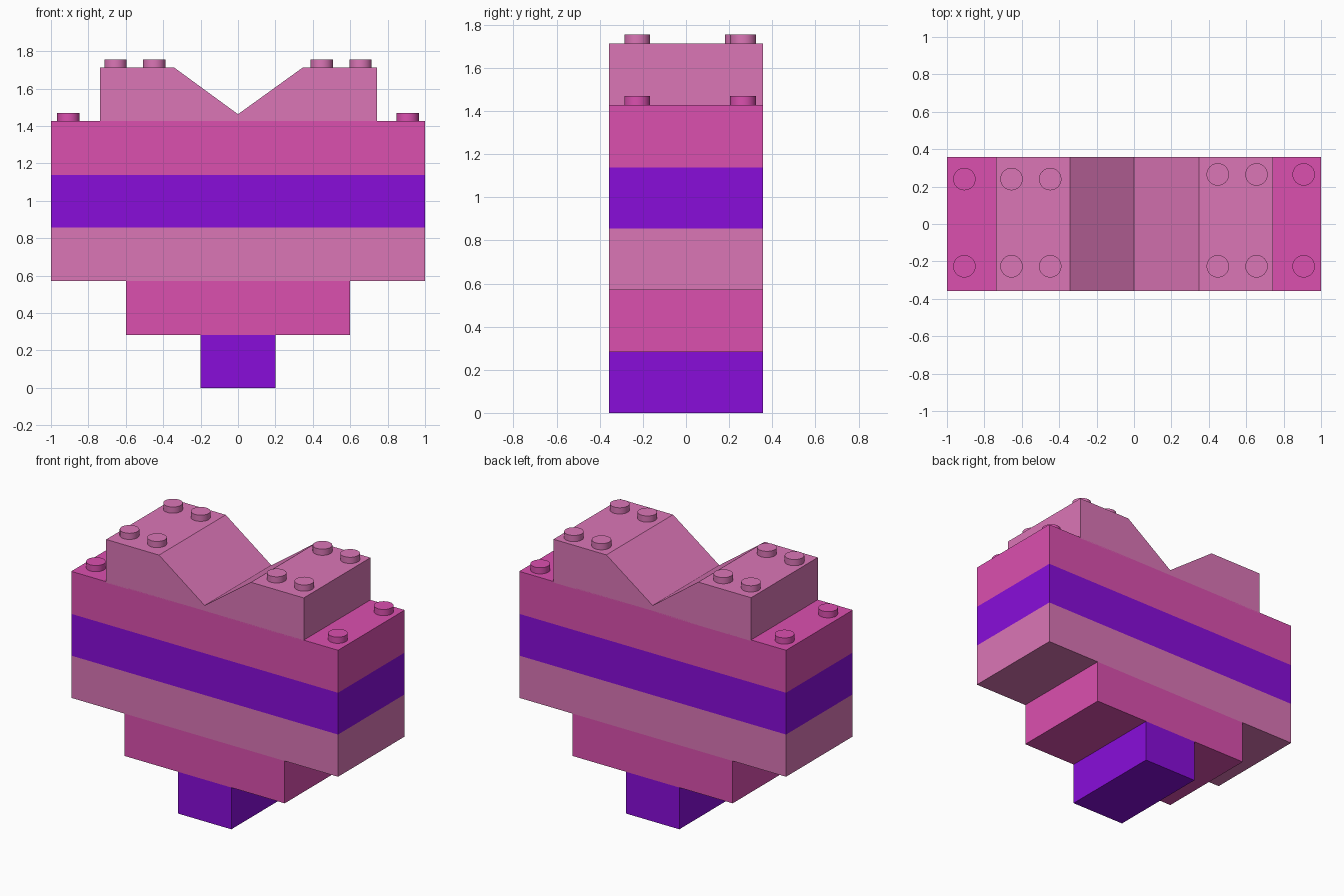
import bpy, bmesh
from math import radians

if "Cube" in bpy.data.objects:
    bpy.data.objects.remove(bpy.data.objects["Cube"])

DEPTH = 0.357  # half depth shared by every brick


def material(name, color):
    m = bpy.data.materials.new(name)
    m.diffuse_color = (*color, 1)
    m.use_nodes = True
    m.node_tree.nodes["Principled BSDF"].inputs["Base Color"].default_value = m.diffuse_color
    return m


PURPLE = material("purple", (0.25, 0.004, 0.70))
MAGENTA = material("magenta", (0.71, 0.08, 0.43))
PINK = material("light_pink", (0.71, 0.18, 0.47))


def brick(name, profile, mat):
    """Extrude an x-z profile through the full depth."""
    bm = bmesh.new()
    face = bm.faces.new([bm.verts.new((x, -DEPTH, z)) for x, z in profile])
    out = bmesh.ops.extrude_face_region(bm, geom=[face])
    verts = [v for v in out["geom"] if isinstance(v, bmesh.types.BMVert)]
    bmesh.ops.translate(bm, verts=verts, vec=(0, 2 * DEPTH, 0))
    bmesh.ops.recalc_face_normals(bm, faces=bm.faces)
    mesh = bpy.data.meshes.new(name)
    bm.to_mesh(mesh)
    bm.free()
    mesh.materials.append(mat)
    bpy.context.collection.objects.link(bpy.data.objects.new(name, mesh))


def stud(name, x, y, z, mat):
    bpy.ops.mesh.primitive_cylinder_add(vertices=32, radius=0.06, depth=0.06,
                                        location=(x, y, z + 0.012))
    ob = bpy.context.object
    ob.name = name
    ob.data.materials.append(mat)
    bpy.ops.object.shade_smooth_by_angle(angle=radians(30))


# Stacked straight bricks, bottom to top
layers = [
    ("base_brick", 0.2, 0.0, 0.283, PURPLE),
    ("lower_brick", 0.6, 0.283, 0.57, MAGENTA),
    ("wide_lower_brick", 1.0, 0.57, 0.856, PINK),
    ("wide_middle_brick", 1.0, 0.856, 1.139, PURPLE),
    ("wide_upper_brick", 1.0, 1.139, 1.427, MAGENTA),
]
for name, w, z0, z1, mat in layers:
    brick(name, [(-w, z0), (w, z0), (w, z1), (-w, z1)], mat)

# Two sloped bricks facing each other, with their studs and the ledge studs
for side, s, outer, inner, back_y in (("left", -1, 0.738, 0.342, 0.24),
                                      ("right", 1, 0.743, 0.347, 0.265)):
    brick(side + "_slope_brick",
          [(0, 1.42), (s * outer, 1.42), (s * outer, 1.713),
           (s * inner, 1.713), (0, 1.463)], PINK)
    for y in (-0.226, back_y):
        for x in (0.448, 0.655):
            stud(side + "_top_stud", s * x, y, 1.713, PINK)
        stud(side + "_ledge_stud", s * 0.907, y, 1.427, MAGENTA)
